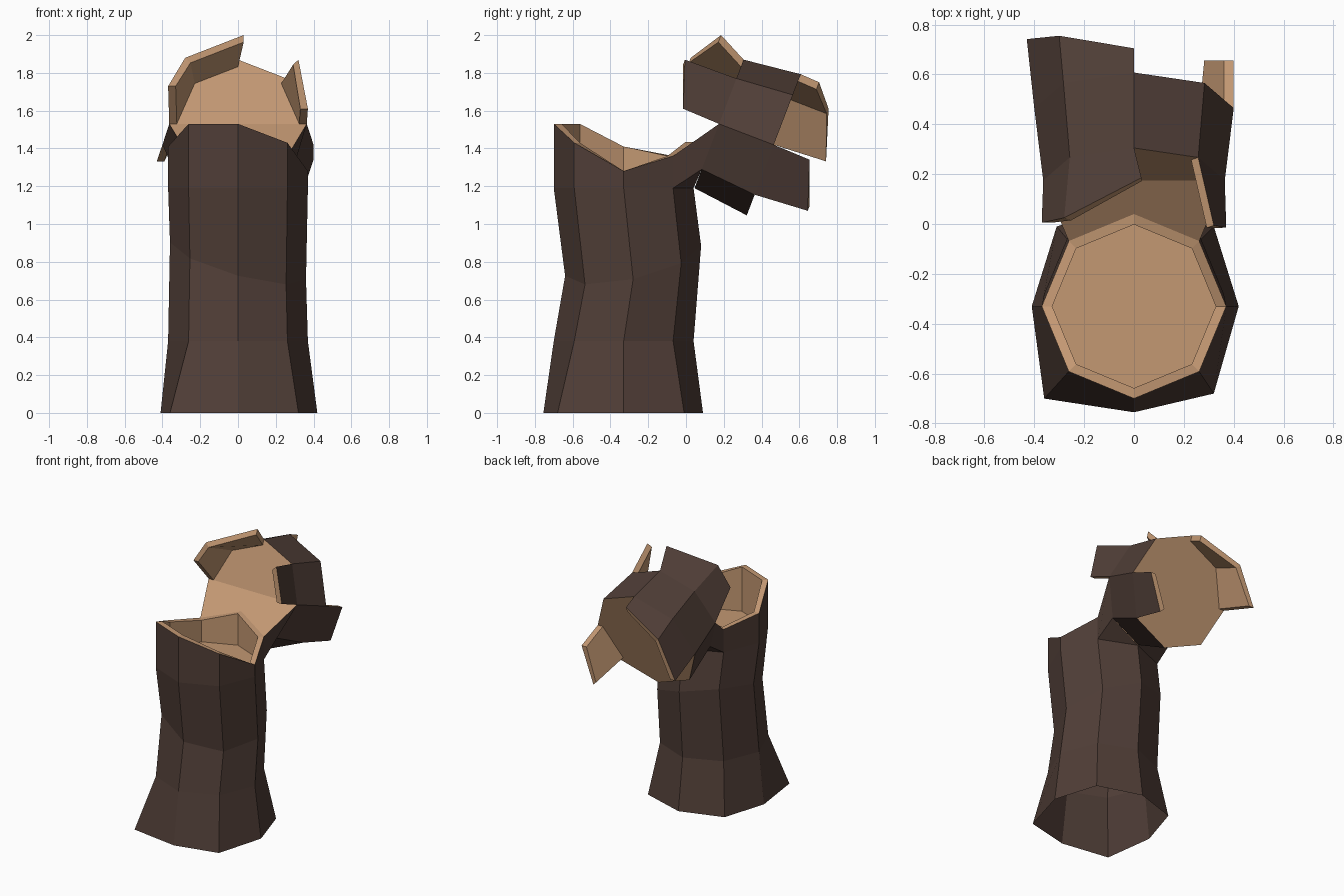
import bpy, bmesh
from math import sin, cos, pi
from mathutils import Vector

cube = bpy.data.objects.get("Cube")
if cube:
    bpy.data.objects.remove(cube, do_unlink=True)


def material(name, rgb):
    mat = bpy.data.materials.new(name)
    mat.use_nodes = True
    mat.diffuse_color = (*rgb, 1)
    mat.node_tree.nodes["Principled BSDF"].inputs["Base Color"].default_value = (*rgb, 1)
    return mat


MATS = [material("dark_bark", (0.080, 0.048, 0.038)),
        material("bare_wood", (0.546, 0.314, 0.171))]
BARK, WOOD = 0, 1
SIDES = 8
TRUNK_Y = -0.33


def octagon(radius):
    """Eight (a, b) points, starting at the -b corner."""
    angles = [2 * pi * k / SIDES - pi / 2 for k in range(SIDES)]
    return [(radius * cos(a), radius * sin(a)) for a in angles]


def log_point(x, up, along):
    """Point in the frame of the toppled log, which leans back and down."""
    return Vector((x, 0.175 + 0.357 * up + 0.934 * along,
                   1.53 + 0.934 * up - 0.357 * along))


def add_face(bm, verts, mat):
    face = bm.faces.new(verts)
    face.material_index = mat
    return face


def add_ring(bm, points):
    return [bm.verts.new(p) for p in points]


def bridge(bm, low, high, mat, skip=()):
    for i in range(SIDES):
        if i not in skip:
            j = (i + 1) % SIDES
            add_face(bm, (low[i], low[j], high[j], high[i]), mat)


def finish(bm, name, closed=True):
    if closed:
        bmesh.ops.recalc_face_normals(bm, faces=bm.faces[:])
    mesh = bpy.data.meshes.new(name)
    bm.to_mesh(mesh)
    bm.free()
    for mat in MATS:
        mesh.materials.append(mat)
    obj = bpy.data.objects.new(name, mesh)
    bpy.context.collection.objects.link(obj)
    return obj


LOG_LENGTH = 0.31
log_front = [log_point(x, u, 0) for x, u in octagon(0.364)]
log_back = [log_point(x, u, LOG_LENGTH) for x, u in octagon(0.40)]

# Standing trunk: flared base, crooked middle, jagged hollow rim
bm = bmesh.new()
base = [(0, -0.755), (0.32, -0.68), (0.42, -0.33), (0.32, -0.01),
        (0, 0.09), (-0.31, -0.01), (-0.41, -0.33), (-0.36, -0.70)]
rim_heights = [1.53, 1.43, 1.28, 1.36, 1.435, 1.36, 1.41, 1.53]
outer = octagon(0.37)
inner = octagon(0.328)
foot = add_ring(bm, [(x, y, 0) for x, y in base])
lower = add_ring(bm, [(x, y + TRUNK_Y, 0.38) for x, y in outer])
middle = add_ring(bm, [(x, y + TRUNK_Y + 0.05, 0.805 - 0.27 * x + 0.22 * y)
                       for x, y in octagon(0.36)])
upper = add_ring(bm, [(x, y + TRUNK_Y, 1.19) for x, y in outer])
rim = add_ring(bm, [(x, y + TRUNK_Y, z) for (x, y), z in zip(outer, rim_heights)])
lip = add_ring(bm, [(x, y + TRUNK_Y, z) for (x, y), z in zip(inner, rim_heights)])
floor = add_ring(bm, [(x, y + TRUNK_Y, 1.2) for x, y in inner])
for low, high in ((foot, lower), (lower, middle), (middle, upper)):
    bridge(bm, low, high, BARK)
bridge(bm, upper, rim, BARK, skip=(3, 4))
bridge(bm, rim, lip, WOOD)
bridge(bm, lip, floor, WOOD)
add_face(bm, floor, WOOD)

# Torn hinge joining the trunk to the log
right, low_right, left, low_left = [bm.verts.new(log_front[k]) for k in (2, 1, 6, 7)]
add_face(bm, (upper[3], low_right, right, rim[3]), BARK)
add_face(bm, (rim[5], left, low_left, upper[5]), BARK)
add_face(bm, (upper[3], upper[4], low_right), BARK)
add_face(bm, (upper[4], upper[5], low_left), BARK)
add_face(bm, (rim[3], right, left, rim[5], rim[4]), WOOD)
finish(bm, "trunk", closed=False)

# Solid core of the toppled log
bm = bmesh.new()
front, back = add_ring(bm, log_front), add_ring(bm, log_back)
bridge(bm, back, front, BARK)
add_face(bm, front, WOOD)
add_face(bm, back[::-1], WOOD)
finish(bm, "toppled_log")


def bark_shell(name, corners, radius, along, tips, thickness=0.04):
    """Bark strip running from some corners of a log end out to jagged tips."""
    ring = octagon(radius)
    roots = [(*ring[k], along) for k in corners]
    bm = bmesh.new()

    def row(points, depth):
        verts = []
        for (x, u, s), k in zip(points, corners):
            dx, du = octagon(depth)[k]
            verts.append(bm.verts.new(log_point(x - dx, u - du, s)))
        return verts

    root_out, tip_out = row(roots, 0), row(tips, 0)
    root_in, tip_in = row(roots, thickness), row(tips, thickness)
    for i in range(len(corners) - 1):
        j = i + 1
        add_face(bm, (root_out[i], root_out[j], tip_out[j], tip_out[i]), BARK)
        add_face(bm, (root_in[i], tip_in[i], tip_in[j], root_in[j]), WOOD)
        add_face(bm, (tip_out[i], tip_out[j], tip_in[j], tip_in[i]), WOOD)
        add_face(bm, (root_out[i], root_in[i], root_in[j], root_out[j]), WOOD)
    for i in (0, -1):
        add_face(bm, (root_out[i], tip_out[i], tip_in[i], root_in[i]), WOOD)
    finish(bm, name)


# Splintered bark beyond both ends of the log
bark_shell("front_right_bark", (4, 5, 6), 0.364, 0,
           [(0.03, 0.443, -0.158), (-0.28, 0.273, -0.265), (-0.37, 0.126, -0.23)])
bark_shell("front_left_bark", (2, 3), 0.364, 0,
           [(0.37, 0.007, -0.206), (0.32, 0.253, -0.29)])
bark_shell("back_right_bark", (4, 5, 6), 0.40, LOG_LENGTH,
           [(0, 0.395, 0.416), (-0.30, 0.282, 0.513), (-0.43, 0.017, 0.60)])
bark_shell("back_left_bark", (1, 2), 0.40, LOG_LENGTH,
           [(0.31, -0.262, 0.603), (0.40, -0.006, 0.516)])
